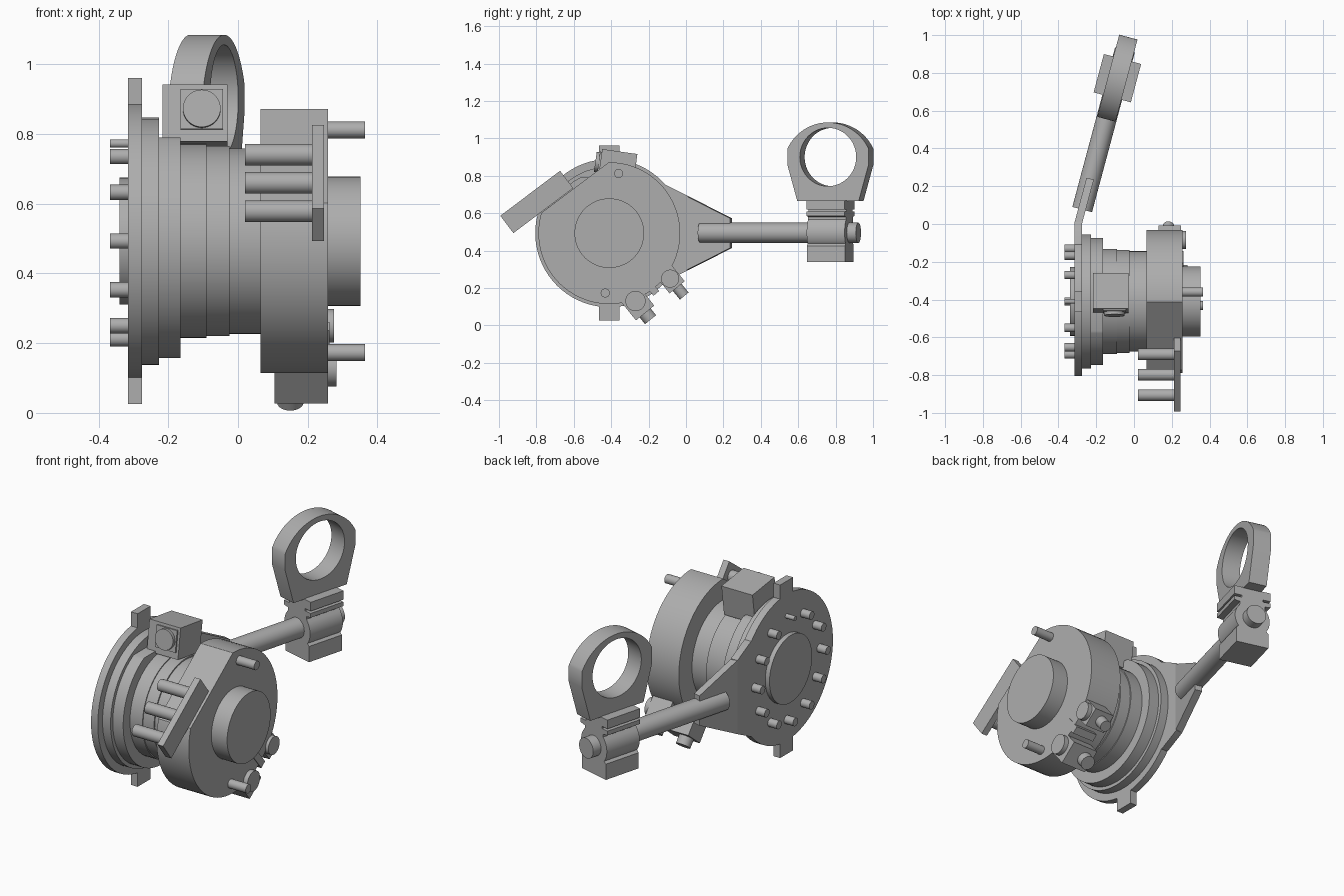
import bpy, bmesh
from math import radians, cos, sin, pi
from mathutils import Matrix, Vector

if "Cube" in bpy.data.objects:
    bpy.data.objects.remove(bpy.data.objects["Cube"], do_unlink=True)

grey = bpy.data.materials.new("plain grey")
grey.use_nodes = True
grey.diffuse_color = (0.42, 0.42, 0.42, 1)
grey.node_tree.nodes["Principled BSDF"].inputs["Base Color"].default_value = grey.diffuse_color

CY, CZ = -0.41, 0.493      # main shaft axis
IDENT = Matrix.Identity(4)


def finish(name, bm, matrix=IDENT):
    bmesh.ops.recalc_face_normals(bm, faces=bm.faces)
    mesh = bpy.data.meshes.new(name)
    bm.to_mesh(mesh)
    bm.free()
    mesh.materials.append(grey)
    ob = bpy.data.objects.new(name, mesh)
    bpy.context.collection.objects.link(ob)
    ob.matrix_world = matrix
    bpy.ops.object.select_all(action='DESELECT')
    ob.select_set(True)
    bpy.context.view_layer.objects.active = ob
    bpy.ops.object.shade_smooth_by_angle(angle=radians(30))
    return ob


def prism(name, pts, x0, x1, matrix=IDENT, clip=None):
    """Extrude a (y, z) profile along x; clip = (point, normal) cuts a flat."""
    bm = bmesh.new()
    face = bm.faces.new([bm.verts.new((x0, y, z)) for y, z in pts])
    ext = bmesh.ops.extrude_face_region(bm, geom=[face])
    moved = [v for v in ext["geom"] if isinstance(v, bmesh.types.BMVert)]
    bmesh.ops.translate(bm, verts=moved, vec=(x1 - x0, 0, 0))
    if clip:
        geom = bm.verts[:] + bm.edges[:] + bm.faces[:]
        cut = bmesh.ops.bisect_plane(bm, geom=geom, plane_co=clip[0],
                                     plane_no=clip[1], clear_outer=True)
        edges = [e for e in cut["geom_cut"] if isinstance(e, bmesh.types.BMEdge)]
        bmesh.ops.edgenet_fill(bm, edges=edges)
    return finish(name, bm, matrix)


def arc(y, z, r, a0=0, a1=360, n=72):
    full = a1 - a0 == 360
    steps = [radians(a0 + (a1 - a0) * i / n) for i in range(n if full else n + 1)]
    return [(y + r * cos(a), z + r * sin(a)) for a in steps]


def disc(name, r, x0, x1, y=CY, z=CZ, matrix=IDENT, clip=None, n=72):
    return prism(name, arc(y, z, r, n=n), x0, x1, matrix, clip)


def rect(y0, y1, z0, z1):
    return [(y0, z0), (y1, z0), (y1, z1), (y0, z1)]


def rod(name, r, start, end, matrix=IDENT):
    """Cylinder between two points."""
    a, b = Vector(start), Vector(end)
    bm = bmesh.new()
    turn = (b - a).to_track_quat('Z', 'Y').to_matrix().to_4x4()
    bmesh.ops.create_cone(bm, cap_ends=True, segments=40, radius1=r, radius2=r,
                          depth=(b - a).length,
                          matrix=Matrix.Translation((a + b) / 2) @ turn)
    return finish(name, bm, matrix)


def frame(x, y, z, angle, axis='X'):
    return Matrix.Translation((x, y, z)) @ Matrix.Rotation(radians(angle), 4, axis)


# Flange with upper and lower tabs
disc("flange", 0.396, -0.315, -0.275)
for side, label in ((1, "upper"), (-1, "lower")):
    prism(label + "_tab", rect(CY - 0.055, CY + 0.055, CZ + side * 0.36, CZ + side * 0.468),
          -0.315, -0.275)

# Torque arm: flat web, then a bent tongue
web = [(-0.3, 0.75), (-0.105, 0.75), (0.01, 0.692)]
prism("arm_web", web + [(y, 2 * CZ - z) for y, z in reversed(web)], -0.315, -0.275)
tongue = [(0, 0.692), (0.243, 0.573)]
prism("arm_tongue", tongue + [(y, 2 * CZ - z) for y, z in reversed(tongue)], -0.02, 0.02,
      frame(-0.295, 0.005, 0, -15, 'Z'))

# Stepped drum
disc("flange_step", 0.355, -0.275, -0.227)
disc("drum_shoulder", 0.336, -0.227, -0.165,
     clip=(Vector((0, 0, 0.79)), Vector((0, 0, 1))))
disc("drum_inner", 0.278, -0.165, -0.09)
disc("drum_middle", 0.273, -0.09, -0.025)
disc("drum_outer", 0.266, -0.025, 0.07)

# Main housing with an angled flat, and output shaft
disc("housing", 0.379, 0.065, 0.258,
     clip=(Vector((0, CY - 0.005, 0.87)), Vector((0, -0.6, 0.8))))
disc("output_shaft", 0.186, 0.25, 0.352)
for y, z in ((-0.36, 0.812), (-0.432, 0.173)):
    disc("housing_pin", 0.024, 0.25, 0.365, y, z, n=32)

# Bearing cap and ring of bolts
disc("bearing_cap", 0.182, -0.34, -0.31)
for i in range(12):
    a = i * pi / 6
    disc("flange_bolt", 0.012 if i == 3 else 0.022, -0.368, -0.31,
         CY + 0.28 * cos(a), CZ + 0.28 * sin(a), n=24)

# Terminal box with gland
box = frame(-0.123, -0.365, 0.85, -8)
prism("terminal_box", rect(-0.095, 0.095, -0.085, 0.08), -0.093, 0.093, box)
prism("gland_plate", rect(-0.104, -0.09, -0.05, 0.065), -0.042, 0.08, box)
rod("gland", 0.054, (0.019, -0.09, 0.007), (0.019, -0.122, 0.007), box)

# Slanted bar carrying three pins
bar = frame(0, -0.798, 0.66, 37)
prism("pin_bar", rect(-0.2, 0.2, -0.058, 0.058), 0.212, 0.247, bar)
for k in (-1, 0, 1):
    disc("bar_pin", 0.031, 0.02, 0.22, k * 0.135, 0, bar, n=32)

# Cable glands below the housing
for label, y, z, w, out, x0, x1, r, bx, br, tip in (
        ("lower", -0.27, 0.13, 0.063, 0.082, 0.105, 0.258, 0.054, 0.15, 0.038, 0.128),
        ("rear", -0.085, 0.25, 0.052, 0.06, 0.13, 0.25, 0.048, 0.182, 0.03, 0.12)):
    port = frame(0, y, z, 39)
    prism(label + "_port", rect(-w, w, -out, 0.09), x0, x1, port)
    disc(label + "_port_end", r, x1 - 0.02, x1 + 0.025, 0, 0, port, n=40)
    rod(label + "_port_bolt", br, (bx, 0, 0), (bx, 0, -tip), port)
prism("port_bridge", rect(-0.02, 0.02, -0.05, 0.05), 0.13, 0.262, frame(0, -0.19, 0.21, 39))

# Swivel rod, clamp and ring share one turned frame
swivel = frame(-0.088, 0.772, 0, -15, 'Z')
rod("swivel_rod", 0.054, (0, -0.72, 0.495), (0, 0.155, 0.495), swivel)

# Clamp: lower jaw bulging around the rod, slim neck, upper jaw
turned = swivel @ Matrix.Rotation(radians(-90), 4, 'Z')
jaw = [(0.09, 0.34), (0.09, 0.425), (0.078, 0.437)]
jaw += arc(0, 0.495, 0.098, -34, 34, 12)
jaw += [(0.07, 0.565), (0.07, 0.58), (0.102, 0.585), (0.102, 0.608), (0.06, 0.608),
        (0.06, 0.62), (0.102, 0.62), (0.102, 0.668)]
prism("clamp", jaw + [(-y, z) for y, z in reversed(jaw)], -0.105, 0.105, turned)

# Lifting ring with a flat foot
crown = arc(0, 0.835, 0.25, 26, 154, 32)
outline = [(-0.17, 0.665), (0.17, 0.665), (0.225, 0.86)] + crown + [(-0.225, 0.86)]
ring = prism("lifting_ring", outline, -0.05, 0.05, swivel)
cutter = disc("ring_cutter", 0.156, -0.1, 0.1, 0, 0.9, swivel)
cutter.hide_render = True
mod = ring.modifiers.new("hole", 'BOOLEAN')
mod.operation = 'DIFFERENCE'
mod.solver = 'EXACT'
mod.object = cutter
bpy.context.view_layer.objects.active = ring
bpy.ops.object.modifier_apply(modifier="hole")
bpy.data.objects.remove(cutter, do_unlink=True)
ring.select_set(True)
bpy.ops.object.shade_smooth_by_angle(angle=radians(30))
